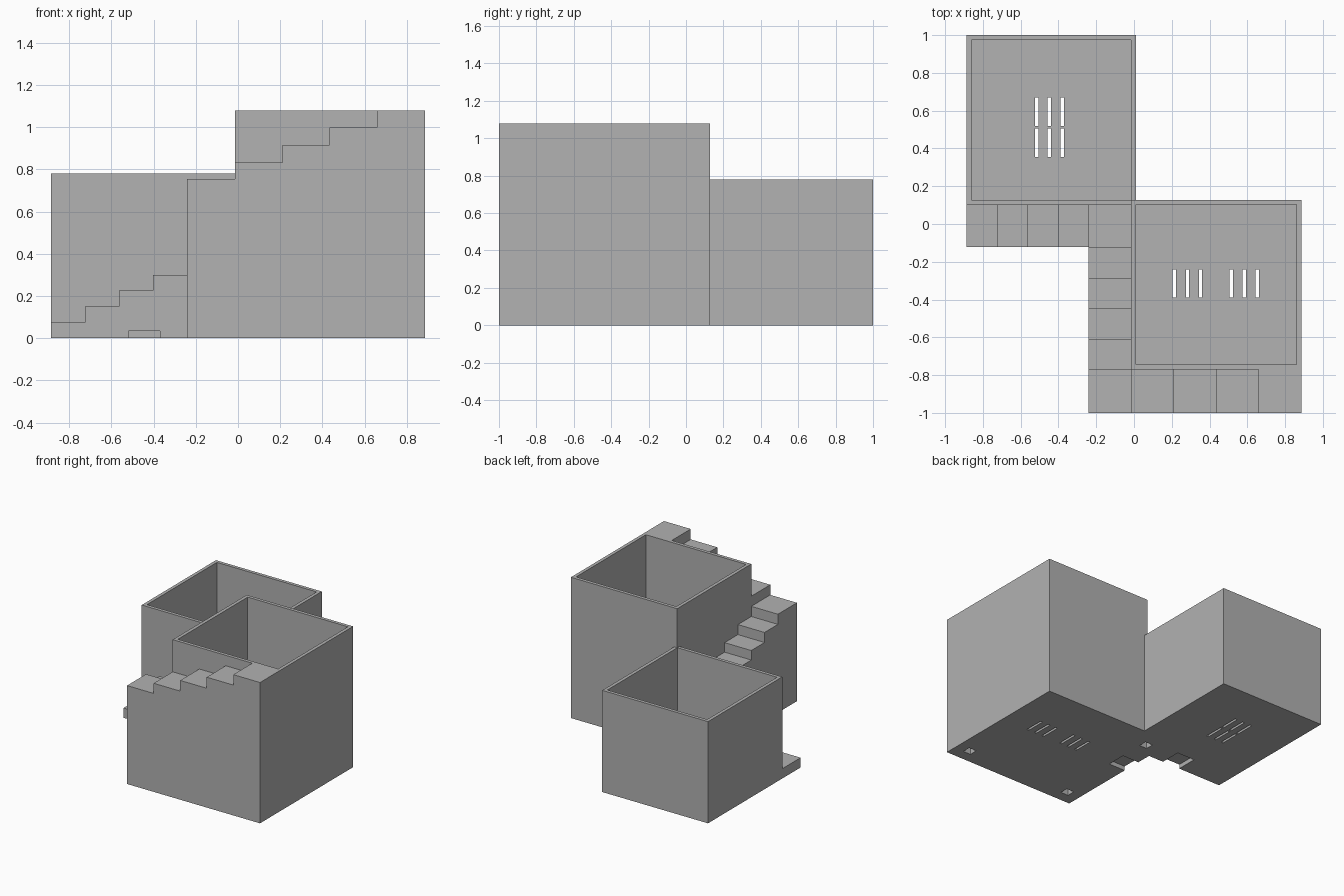
import bpy, bmesh
from mathutils import Matrix, Vector

if "Cube" in bpy.data.objects:
    bpy.data.objects.remove(bpy.data.objects["Cube"])

grey = bpy.data.materials.new("plain grey")
grey.diffuse_color = (0.445, 0.445, 0.445, 1)
grey.use_nodes = True
grey.node_tree.nodes["Principled BSDF"].inputs["Base Color"].default_value = grey.diffuse_color


def finish(name, bm):
    bmesh.ops.recalc_face_normals(bm, faces=bm.faces)
    mesh = bpy.data.meshes.new(name)
    bm.to_mesh(mesh)
    bm.free()
    mesh.materials.append(grey)
    obj = bpy.data.objects.new(name, mesh)
    bpy.context.collection.objects.link(obj)
    return obj


def boxes(name, bounds):
    """One object made of boxes, each given as (x0, x1, y0, y1, z0, z1)."""
    bm = bmesh.new()
    for x0, x1, y0, y1, z0, z1 in bounds:
        m = Matrix.Translation(((x0 + x1) / 2, (y0 + y1) / 2, (z0 + z1) / 2))
        m = m @ Matrix.Diagonal((x1 - x0, y1 - y0, z1 - z0, 1))
        bmesh.ops.create_cube(bm, size=1, matrix=m)
    return finish(name, bm)


def cut(obj, bounds):
    cutter = boxes("cutter", bounds)
    cutter.hide_render = True
    mod = obj.modifiers.new("cut", 'BOOLEAN')
    mod.operation, mod.solver, mod.object = 'DIFFERENCE', 'EXACT', cutter
    bpy.context.view_layer.objects.active = obj
    bpy.ops.object.modifier_apply(modifier=mod.name)
    bpy.data.objects.remove(cutter)


def planter(name, x0, x1, y0, y1, height, slots):
    """Open box with a thin floor pierced by drainage slots."""
    wall, floor = 0.026, 0.03
    obj = boxes(name, [(x0, x1, y0, y1, 0, height)])
    cut(obj, [(x0 + wall, x1 - wall, y0 + wall, y1 - wall, floor, height + 0.1)])
    cut(obj, [(x - 0.009, x + 0.009, a, a + 0.15, -0.1, 0.1) for x, a in slots])
    return obj


def flight(name, axis, breaks, heights, side0, side1):
    """Solid staircase: stepped profile along x or y, extruded sideways."""
    profile = [(breaks[0], 0)]
    for a, b, h in zip(breaks, breaks[1:], heights):
        profile += [(a, h), (b, h)]
    profile.append((breaks[-1], 0))
    bm = bmesh.new()
    place = (lambda t, z: (t, side0, z)) if axis == 'x' else (lambda t, z: (side0, t, z))
    face = bm.faces.new([bm.verts.new(place(t, z)) for t, z in profile])
    out = bmesh.ops.extrude_face_region(bm, geom=[face])
    d = side1 - side0
    move = Vector((0, d, 0) if axis == 'x' else (d, 0, 0))
    bmesh.ops.translate(bm, vec=move, verts=[v for v in out["geom"] if isinstance(v, bmesh.types.BMVert)])
    return finish(name, bm)


def socket(x, y):
    return (x - 0.032, x + 0.032, y - 0.032, y + 0.032, -0.1, 0.1)


# Planters with drainage slots
planter("low_planter", -0.887, 0.011, 0.1, 1.0, 0.78,
        [(x, y) for x in (-0.515, -0.448, -0.38) for y in (0.355, 0.52)])
planter("tall_planter", -0.015, 0.887, -0.77, 0.128, 1.08,
        [(x, -0.39) for x in (0.213, 0.283, 0.352, 0.515, 0.584, 0.652)])

# Lower flight, rising to the right, with a drain notch
lower = flight("lower_stairs", 'x', [-0.887, -0.725, -0.565, -0.402, -0.241],
               [0.075, 0.15, 0.227, 0.3], -0.122, 0.1)
cut(lower, [(-0.52, -0.37, -0.3, 0.04, -0.1, 0.033)])

# Middle flight, rising to the front, with a drain notch and two sockets
middle = flight("middle_stairs", 'y', [0.1, -0.122, -0.285, -0.447, -0.608, -0.77, -1.0],
                [0.375, 0.45, 0.527, 0.6, 0.677, 0.755], -0.241, -0.015)
cut(middle, [(-0.4, -0.1, -0.39, -0.24, -0.1, 0.033),
             socket(-0.128, -0.885), socket(-0.128, -0.02)])

# Upper flight, rising to the right, with one socket
upper = flight("upper_stairs", 'x', [-0.015, 0.21, 0.435, 0.66, 0.887],
               [0.833, 0.915, 1.0, 1.08], -1.0, -0.77)
cut(upper, [socket(0.773, -0.885)])
